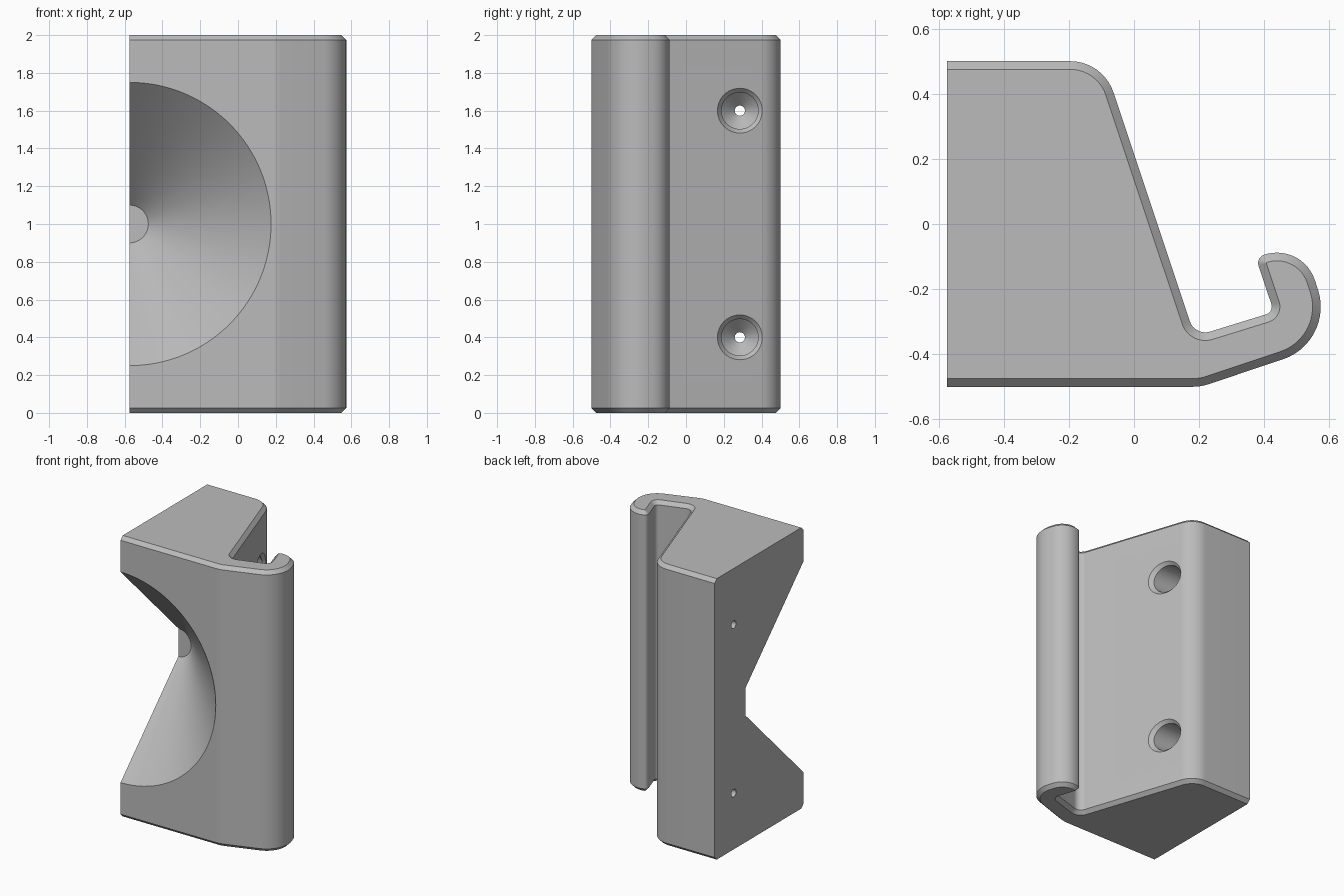
import bpy, bmesh, math
from mathutils import Vector

if "Cube" in bpy.data.objects:
    bpy.data.objects.remove(bpy.data.objects["Cube"], do_unlink=True)

LEFT, HEIGHT, CHAMFER = -0.575, 2.0, 0.025
HOLE_Y, SLOPE_X = 0.285, -0.023

grey = bpy.data.materials.new("plain grey")
grey.use_nodes = True
grey.diffuse_color = (0.5, 0.5, 0.5, 1)
grey.node_tree.nodes["Principled BSDF"].inputs["Base Color"].default_value = (0.5, 0.5, 0.5, 1)

# Plan corners, counter-clockwise, each with its fillet radius
corners = [(0.205, -0.5, 0.15), (0.618, -0.362, 0.17), (0.517, -0.055, 0.123),
           (0.374, -0.103, 0.027), (0.43, -0.27, 0.025), (0.187, -0.345, 0.05),
           (-0.095, 0.5, 0.14)]


def outline(inset):
    """Rounded plan, moved inwards everywhere but on the flat left side."""
    pts = [Vector((LEFT, -0.5))] + [Vector(c[:2]) for c in corners] + [Vector((LEFT, 0.5))]
    out = [Vector((LEFT, -0.5 + inset))]
    for i, (x, y, r) in enumerate(corners, 1):
        a = (pts[i] - pts[i - 1]).normalized()
        b = (pts[i + 1] - pts[i]).normalized()
        turn = math.atan2(a.x * b.y - a.y * b.x, a.dot(b))
        side = 1 if turn > 0 else -1
        start = pts[i] - a * r * math.tan(abs(turn) / 2)
        centre = start + Vector((-a.y, a.x)) * r * side
        steps = max(4, round(abs(turn) / math.radians(7)))
        spoke = Vector((a.y, -a.x)) * side
        for k in range(steps + 1):
            t = turn * k / steps
            d = Vector((spoke.x * math.cos(t) - spoke.y * math.sin(t),
                        spoke.x * math.sin(t) + spoke.y * math.cos(t)))
            out.append(centre + d * (r - side * inset))
    return out + [Vector((LEFT, 0.5 - inset))]


def loft(name, rings):
    """Solid through matching rings of points, capped at both ends."""
    bm = bmesh.new()
    loops = [[bm.verts.new(p) for p in ring] for ring in rings]
    n = len(loops[0])
    for low, high in zip(loops, loops[1:]):
        for i in range(n):
            j = (i + 1) % n
            bm.faces.new((low[i], low[j], high[j], high[i]))
    bm.faces.new(loops[0][::-1])
    bm.faces.new(loops[-1])
    bmesh.ops.recalc_face_normals(bm, faces=bm.faces)
    mesh = bpy.data.meshes.new(name)
    bm.to_mesh(mesh)
    bm.free()
    mesh.materials.append(grey)
    obj = bpy.data.objects.new(name, mesh)
    bpy.context.collection.objects.link(obj)
    return obj


def circle(r, n):
    return [(r * math.cos(k * math.tau / n), r * math.sin(k * math.tau / n)) for k in range(n)]


# Hooked block with chamfered top and bottom rims
levels = [(0, CHAMFER), (CHAMFER, 0), (HEIGHT - CHAMFER, 0), (HEIGHT, CHAMFER)]
block = loft("hooked_block", [[(p.x, p.y, z) for p in outline(d)] for z, d in levels])

# Conical recess in the front
cutters = [loft("recess_cutter", [[(LEFT + u, y, 1 + v) for u, v in circle(r, 128)]
                                  for y, r in [(-0.6, 0.85), (0.15, 0.1)]])]

# Countersunk screw holes; the last two rings follow the sloping side
hole = [(-0.7, 0.027, 0), (-0.5, 0.027, 0), (-0.43, 0.097, 0),
        (SLOPE_X - 0.023, 0.097, 1), (SLOPE_X + 0.023, 0.141, 1)]
for z in (0.4, 1.6):
    cutters.append(loft("screw_hole_cutter",
                        [[(x - tilt * u / 3, HOLE_Y + u, z + v) for u, v in circle(r, 48)]
                         for x, r, tilt in hole]))

bpy.ops.object.select_all(action='DESELECT')
bpy.context.view_layer.objects.active = block
block.select_set(True)
for cutter in cutters:
    cutter.hide_render = True
    cut = block.modifiers.new("cut", 'BOOLEAN')
    cut.operation, cut.solver, cut.object = 'DIFFERENCE', 'EXACT', cutter
    bpy.ops.object.modifier_apply(modifier=cut.name)
    bpy.data.objects.remove(cutter, do_unlink=True)

bpy.ops.object.shade_smooth_by_angle(angle=math.radians(25))
